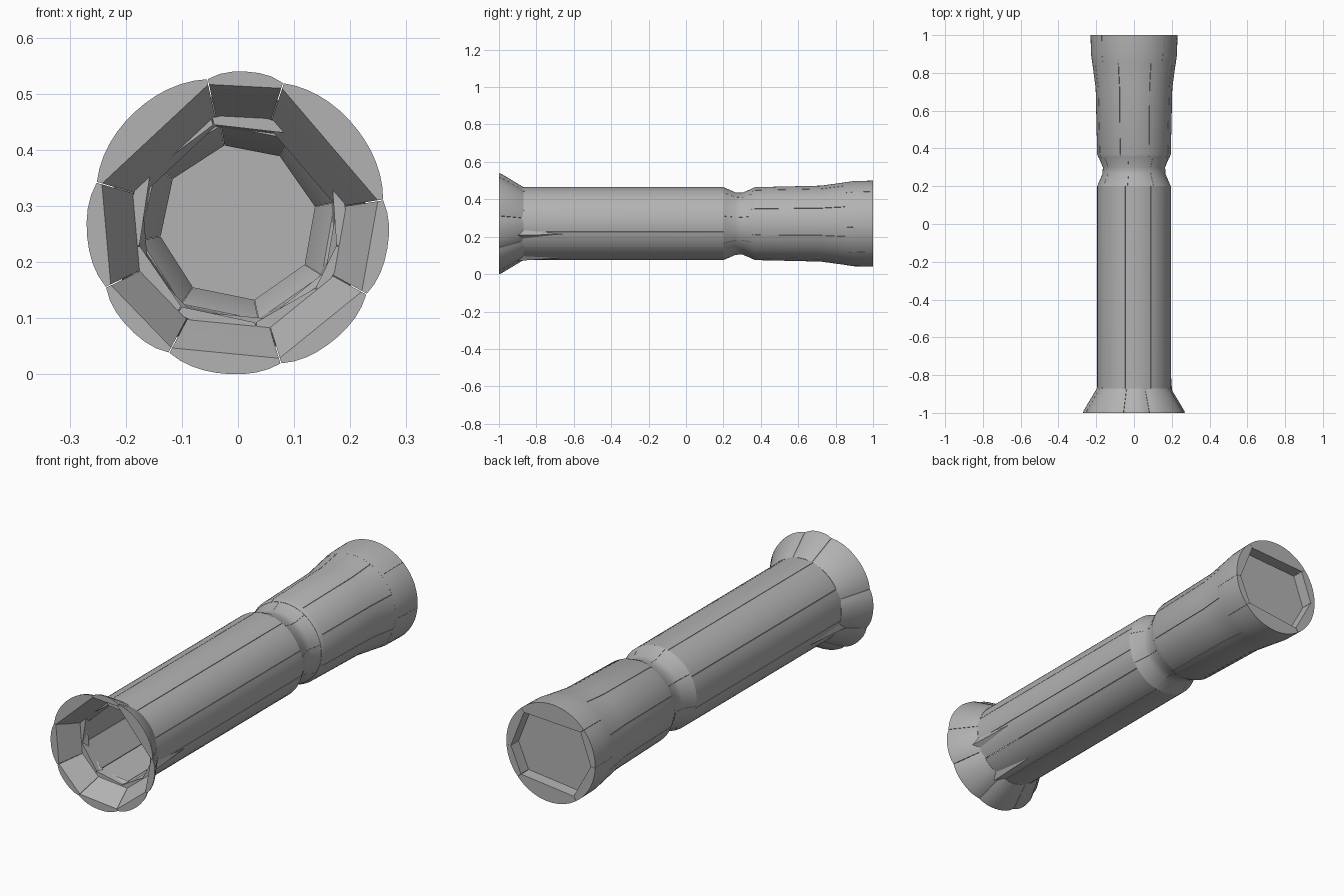
import bpy, bmesh, math
from mathutils import Vector

if "Cube" in bpy.data.objects:
    bpy.data.objects.remove(bpy.data.objects["Cube"], do_unlink=True)

AXIS_Z = 0.27
GREY = (0.45, 0.45, 0.45, 1)
grey = bpy.data.materials.new("plain_grey")
grey.use_nodes = True
grey.diffuse_color = GREY
grey.node_tree.nodes["Principled BSDF"].inputs["Base Color"].default_value = GREY


def polar(radius, degrees, y):
    a = math.radians(degrees)
    return Vector((radius * math.cos(a), y, AXIS_Z + radius * math.sin(a)))


def finish(bm, name):
    bmesh.ops.recalc_face_normals(bm, faces=bm.faces)
    mesh = bpy.data.meshes.new(name)
    bm.to_mesh(mesh)
    bm.free()
    mesh.materials.append(grey)
    mesh.shade_smooth()
    mesh.set_sharp_from_angle(angle=math.radians(28))
    obj = bpy.data.objects.new(name, mesh)
    bpy.context.collection.objects.link(obj)


def add_stave(bm, start, end, rings, droop):
    """Solid wall piece: curved outside, flat inside, lofted along y."""
    steps = max(4, round((end - start) / 5))
    loops = []
    for y, outer, inner in rings:
        pts = []
        for i in range(steps + 1):
            t = i / steps
            r = outer * (1 - droop * abs(2 * t - 1) ** 3)
            pts.append(polar(r, start + (end - start) * t, y))
        pts += [polar(inner, end, y), polar(inner, start, y)]
        loops.append([bm.verts.new(p) for p in pts])
    for a, b in zip(loops, loops[1:]):
        for i in range(len(a)):
            j = (i + 1) % len(a)
            bm.faces.new((a[i], a[j], b[j], b[i]))
    bm.faces.new(loops[0])
    bm.faces.new(loops[-1])


def stave_ring(name, seams, rings, gap=0.3, droop=0.0):
    """Full ring of staves split at the seam angles; rings are (y, outer, inner corner)."""
    bm = bmesh.new()
    for start, end in zip(seams, seams[1:] + [seams[0] + 360]):
        add_stave(bm, start + gap, end - gap, rings, droop)
    finish(bm, name)


# Flared mouth with eight petals
stave_ring("flared_mouth", [9, 72, 102, 164, 206, 242, 287, 331],
           [(-1, 0.27, 0.252), (-0.99, 0.268, 0.246), (-0.87, 0.196, 0.178)],
           gap=0.2, droop=0.03)

# Long front barrel
stave_ring("front_barrel", [21, 63, 104, 150, 193, 236, 280, 320, 347],
           [(-0.9, 0.193, 0.18), (-0.86, 0.195, 0.18), (0.2, 0.195, 0.176)])

# Pinched neck
stave_ring("neck", [12, 58, 100, 146, 190, 235, 282, 328],
           [(0.2, 0.195, 0.176), (0.265, 0.167, 0.14),
            (0.3, 0.165, 0.14), (0.37, 0.194, 0.176)], gap=0.15)

# Rear barrel, widening toward the end
stave_ring("rear_barrel", [24, 66, 112, 158, 200, 246, 292, 342],
           [(0.35, 0.187, 0.172), (0.37, 0.195, 0.178),
            (0.72, 0.203, 0.18), (0.86, 0.222, 0.185)])

# Rear rim with a six-sided recess
stave_ring("rear_rim", [-5, 48, 138, 182, 235, 318],
           [(0.85, 0.221, 0.2), (0.9, 0.228, 0.205), (1, 0.23, 0.207)], gap=0.1)

# Plate closing the recess
bm = bmesh.new()
front, back = ([bm.verts.new(polar(0.212, a, y)) for a in range(0, 360, 15)]
               for y in (0.9, 0.945))
bm.faces.new(front)
bm.faces.new(back)
for i in range(len(front)):
    bm.faces.new((front[i - 1], front[i], back[i], back[i - 1]))
finish(bm, "recess_plate")

# Tapered ridges running from the mouth onto the barrel
for number, angle in enumerate((-17, 205, 290), 1):
    bm = bmesh.new()
    points = [polar(0.19, angle - 11, -0.9), polar(0.19, angle + 11, -0.9),
              polar(0.212, angle, -0.9), polar(0.195, angle, -0.66),
              polar(0.185, angle, -0.9)]
    bmesh.ops.convex_hull(bm, input=[bm.verts.new(p) for p in points])
    finish(bm, f"mouth_ridge_{number}")
